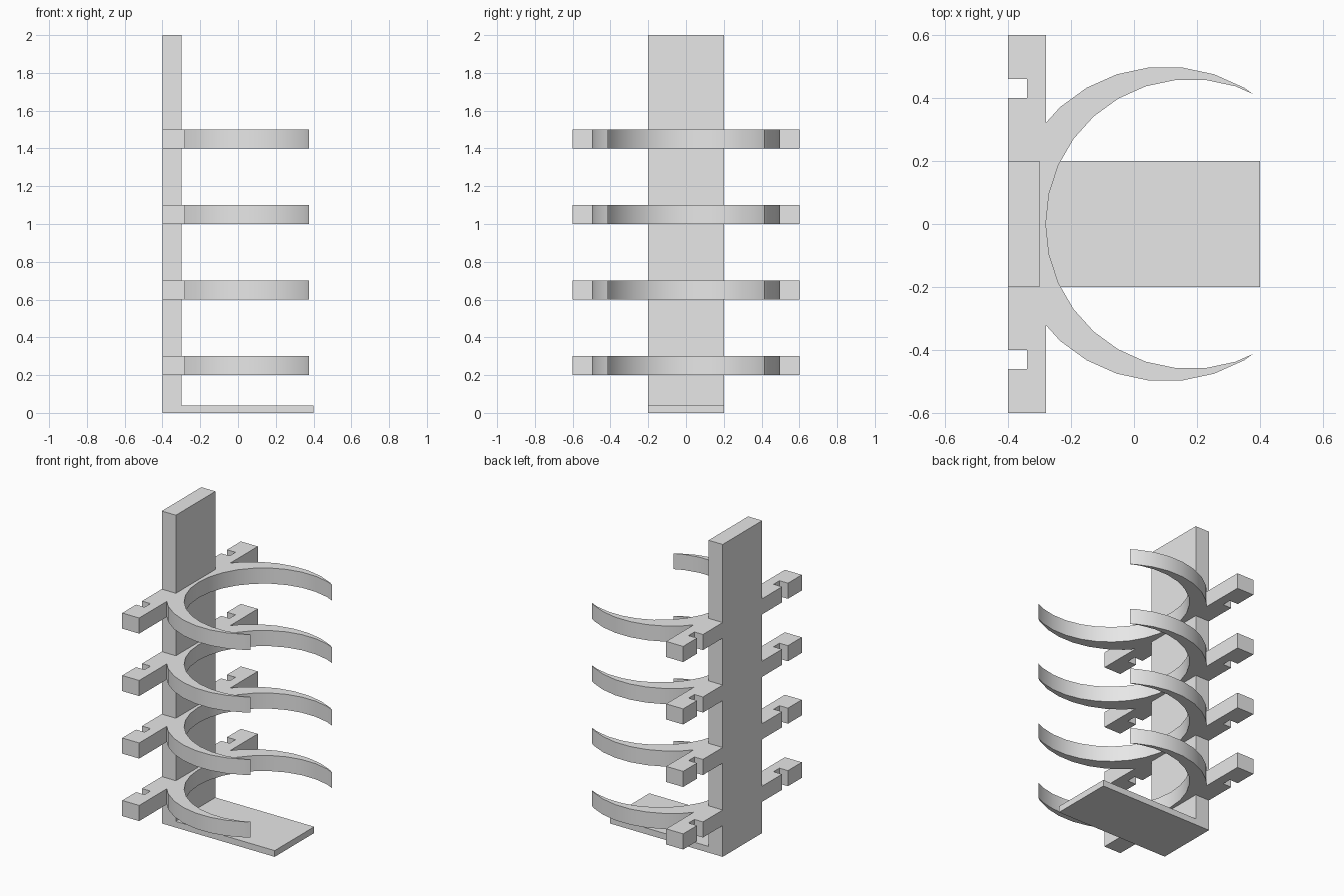
import bpy
import bmesh
from math import cos, sin, radians

cube = bpy.data.objects.get("Cube")
if cube:
    bpy.data.objects.remove(cube, do_unlink=True)

GREY = (0.8, 0.8, 0.8, 1)
grey = bpy.data.materials.new("light grey")
grey.use_nodes = True
grey.diffuse_color = GREY
grey.node_tree.nodes["Principled BSDF"].inputs["Base Color"].default_value = GREY


def extrude_outline(name, outline, z, height):
    """Solid with the given plan outline, standing at height z."""
    bm = bmesh.new()
    face = bm.faces.new([bm.verts.new((x, y, 0)) for x, y in outline])
    top = bmesh.ops.extrude_face_region(bm, geom=[face])["geom"]
    verts = [v for v in top if isinstance(v, bmesh.types.BMVert)]
    bmesh.ops.translate(bm, verts=verts, vec=(0, 0, height))
    bmesh.ops.recalc_face_normals(bm, faces=bm.faces)
    mesh = bpy.data.meshes.new(name)
    bm.to_mesh(mesh)
    bm.free()
    mesh.materials.append(grey)
    obj = bpy.data.objects.new(name, mesh)
    obj.location.z = z
    bpy.context.collection.objects.link(obj)
    return obj


def rectangle(x0, x1, y):
    return [(x0, -y), (x1, -y), (x1, y), (x0, y)]


def arc(centre, radius, angles):
    return [(centre + radius * cos(radians(a)), radius * sin(radians(a)))
            for a in angles]


# Upright post and foot plate
extrude_outline("back_post", rectangle(-0.4, -0.3, 0.2), 0, 2)
extrude_outline("foot_plate", rectangle(-0.3, 0.4, 0.2), 0, 0.04)

# Half of the holder outline: inner curve, tip, outer curve, notched bar
half = arc(0.18, 0.46, range(180, 60, -12))
half += [(0.377, 0.413)]
half += arc(0.1, 0.5, range(60, 144, 12))
half += [(-0.28, 0.321), (-0.28, 0.6), (-0.4, 0.6), (-0.4, 0.46),
         (-0.34, 0.46), (-0.34, 0.4), (-0.4, 0.4)]
# Mirror to the other side, sharing the point on the centre line
outline = half + [(x, -y) for x, y in reversed(half[1:])]

# Four crescent holders with notched cross bars
for i in range(4):
    holder = extrude_outline(f"crescent_holder_{i + 1}", outline, 0.2 + 0.4 * i, 0.1)
    bpy.ops.object.select_all(action='DESELECT')
    holder.select_set(True)
    bpy.context.view_layer.objects.active = holder
    bpy.ops.object.shade_smooth_by_angle(angle=radians(30))
